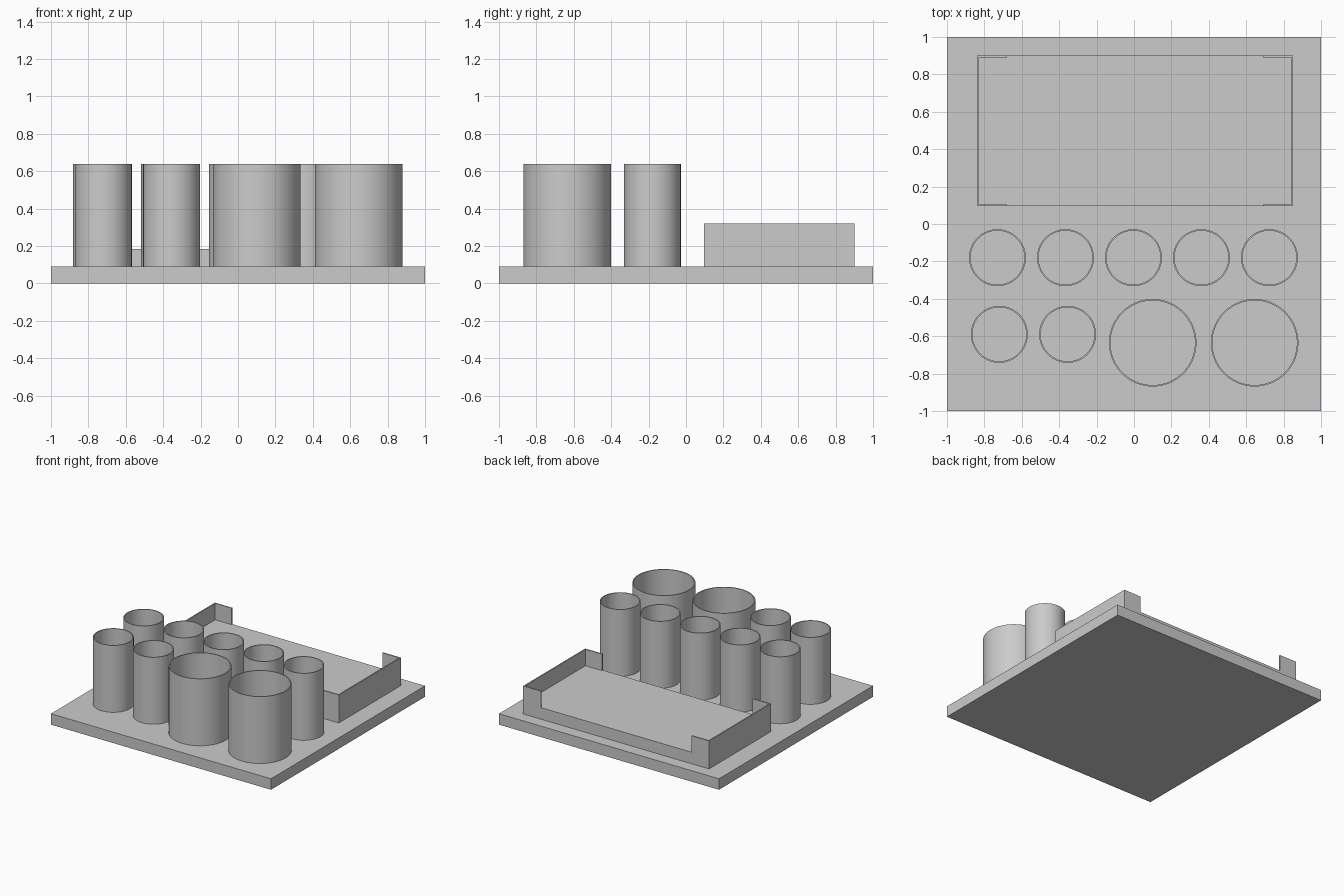
import bpy
import bmesh

cube = bpy.data.objects.get("Cube")
if cube:
    bpy.data.objects.remove(cube, do_unlink=True)

grey = bpy.data.materials.new("plain_grey")
grey.use_nodes = True
colour = (0.6, 0.6, 0.6, 1)
grey.diffuse_color = colour
grey.node_tree.nodes["Principled BSDF"].inputs["Base Color"].default_value = colour

BASE_TOP = 0.09
CUP_TOP = 0.64
WALL = 0.008


def finish(name, bm):
    bmesh.ops.recalc_face_normals(bm, faces=bm.faces)
    mesh = bpy.data.meshes.new(name)
    bm.to_mesh(mesh)
    bm.free()
    obj = bpy.data.objects.new(name, mesh)
    bpy.context.collection.objects.link(obj)
    mesh.materials.append(grey)
    return obj


def box(name, x0, x1, y0, y1, z0, z1):
    bm = bmesh.new()
    bmesh.ops.create_cube(bm, size=1)
    for v in bm.verts:
        v.co.x = x1 if v.co.x > 0 else x0
        v.co.y = y1 if v.co.y > 0 else y0
        v.co.z = z1 if v.co.z > 0 else z0
    return finish(name, bm)


def cup(name, x, y, radius, sides=64):
    # Open tube: four rings joined in a loop, standing on the base
    bm = bmesh.new()
    rings = []
    for r, z in ((radius, BASE_TOP), (radius, CUP_TOP),
                 (radius - WALL, CUP_TOP), (radius - WALL, BASE_TOP)):
        ring = bmesh.ops.create_circle(bm, segments=sides, radius=r)["verts"]
        for v in ring:
            v.co.x += x
            v.co.y += y
            v.co.z = z
        rings.append(ring)
    for k in range(4):
        a, b = rings[k], rings[(k + 1) % 4]
        for i in range(sides):
            j = (i + 1) % sides
            bm.faces.new((a[i], a[j], b[j], b[i]))
    obj = finish(name, bm)
    bpy.ops.object.select_all(action="DESELECT")
    obj.select_set(True)
    bpy.context.view_layer.objects.active = obj
    bpy.ops.object.shade_smooth_by_angle()


# Base plate
box("base_plate", -1, 1, -1, 1, 0, BASE_TOP)

# Raised tray block with side walls and corner tabs
LEFT, RIGHT, FRONT, BACK = -0.84, 0.85, 0.095, 0.9
SHELF, RIM, TAB = 0.185, 0.32, 0.16
box("tray_block", LEFT, RIGHT, FRONT, BACK, BASE_TOP, SHELF)
for side, edge, inward in (("right", LEFT, 1), ("left", RIGHT, -1)):
    inner = edge + inward * 0.01
    box(side + "_tray_wall", min(edge, inner), max(edge, inner),
        FRONT, BACK, SHELF, RIM)
    end = inner + inward * (TAB - 0.01)
    for place, y in (("front", FRONT), ("back", BACK - 0.01)):
        box(f"{place}_{side}_tray_tab", min(inner, end), max(inner, end),
            y, y + 0.01, SHELF, RIM)

# Row of five small cups
for i in range(5):
    cup(f"middle_cup_{i + 1}", -0.73 + i * 0.3635, -0.18, 0.152)

# Two small and two large cups at the front
for i in range(2):
    cup(f"front_small_cup_{i + 1}", -0.72 + i * 0.365, -0.59, 0.152)
    cup(f"front_large_cup_{i + 1}", 0.1 + i * 0.545, -0.635, 0.234)
